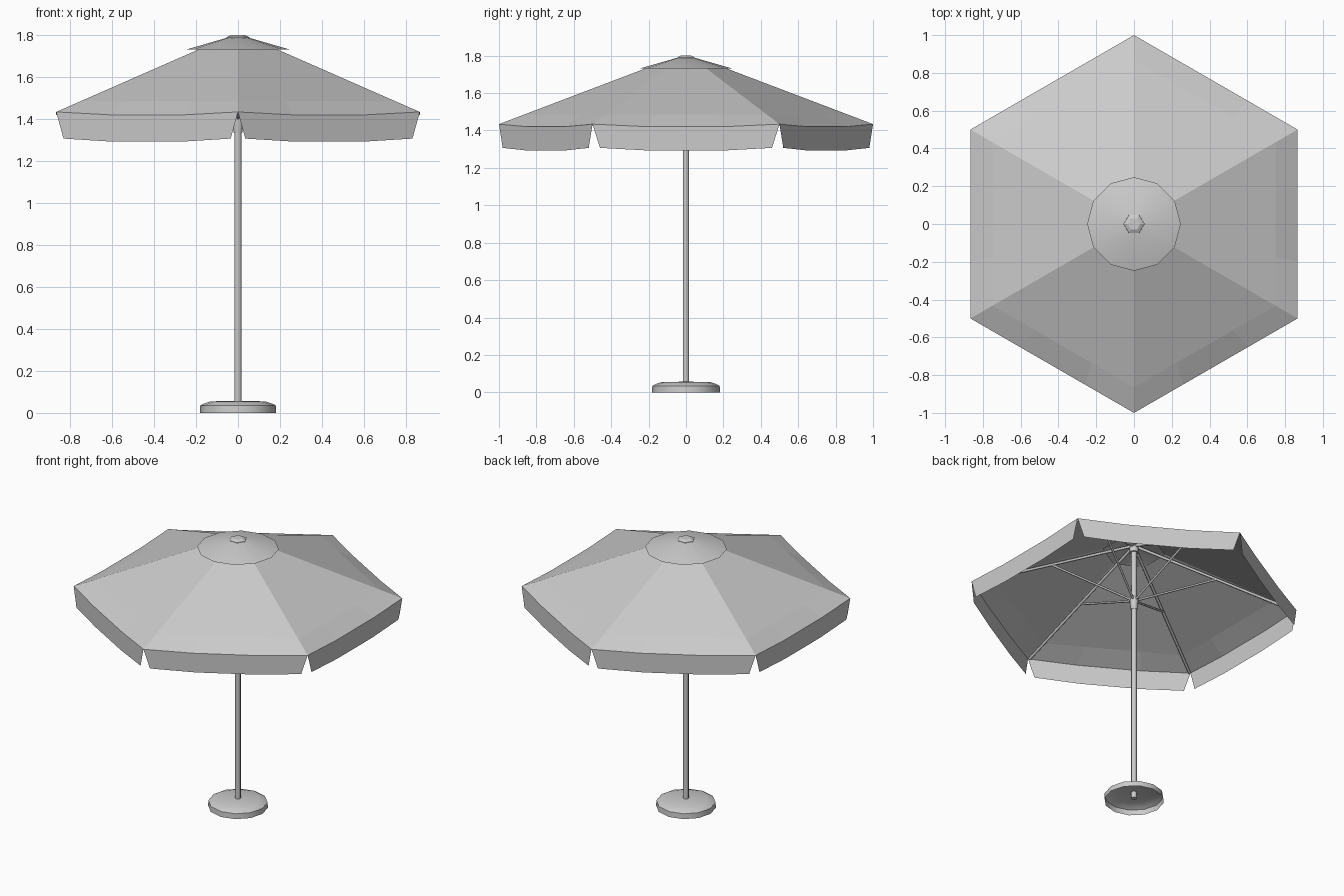
import bpy, bmesh, math
from mathutils import Vector

if "Cube" in bpy.data.objects:
    bpy.data.objects.remove(bpy.data.objects["Cube"])

CORNERS = [math.radians(30 + 60 * i) for i in range(6)]
SLOPE, APEX = 0.38, 1.814


def on_canopy(a, r, drop=0.0):
    return Vector((r * math.cos(a), r * math.sin(a), APEX - SLOPE * r - drop))


def finish(name, bm, smooth=None):
    me = bpy.data.meshes.new(name)
    bm.to_mesh(me)
    bm.free()
    ob = bpy.data.objects.new(name, me)
    bpy.context.collection.objects.link(ob)
    if smooth:
        bpy.context.view_layer.objects.active = ob
        ob.select_set(True)
        bpy.ops.object.shade_smooth_by_angle(angle=math.radians(smooth))
        ob.select_set(False)
    return ob


def lathe(name, profile, n, start=0.0, cap_top=True, cap_bottom=False, smooth=None):
    bm = bmesh.new()
    rings = [[bm.verts.new((r * math.cos(start + k * math.tau / n),
                            r * math.sin(start + k * math.tau / n), z))
              for k in range(n)] for r, z in profile]
    for lo, hi in zip(rings, rings[1:]):
        for k in range(n):
            j = (k + 1) % n
            bm.faces.new((lo[k], lo[j], hi[j], hi[k]))
    if cap_top:
        bm.faces.new(rings[-1])
    if cap_bottom:
        bm.faces.new(rings[0][::-1])
    return finish(name, bm, smooth)


def rod(name, p, q, radius, n=6):
    d = q - p
    ob = lathe(name, [(radius, 0), (radius, d.length)], n, cap_bottom=True, smooth=61)
    ob.location = p
    ob.rotation_euler = d.to_track_quat('Z', 'Y').to_euler()
    return ob


# Canopy: six flat panels, each with a slightly sagging hem band
STEPS = (0, 0.3, 0.7, 1)
bm = bmesh.new()
for i in range(6):
    a, b = CORNERS[i], CORNERS[(i + 1) % 6]
    rows = []
    for r, sag in ((1.0, 0.014), (0.865, 0), (0.19, 0)):
        row = []
        for t in STEPS:
            p = on_canopy(a, r).lerp(on_canopy(b, r), t)
            if 0 < t < 1:
                p.z -= sag
            row.append(bm.verts.new(p))
        rows.append(row)
    for lo, hi in zip(rows, rows[1:]):
        for k in range(3):
            bm.faces.new((lo[k], lo[k + 1], hi[k + 1], hi[k]))
bmesh.ops.remove_doubles(bm, verts=bm.verts, dist=0.0005)
finish("canopy", bm)

# Valance: hanging flaps with notched ends
bm = bmesh.new()
for i in range(6):
    a, b = on_canopy(CORNERS[i], 1), on_canopy(CORNERS[(i + 1) % 6], 1)
    top, low = [], []
    for t in STEPS:
        mid = 0 < t < 1
        p = a.lerp(b, t)
        q = a.lerp(b, 0.04 + 0.92 * t)
        p.z -= 0.014 if mid else 0
        q.z = 1.292 if mid else 1.307
        top.append(bm.verts.new(p))
        low.append(bm.verts.new(q))
    for k in range(3):
        bm.faces.new((low[k], low[k + 1], top[k + 1], top[k]))
finish("valance", bm)

# Vent cap and finial
lathe("vent_cap", [(0.248, 1.731), (0.05, 1.788)], 12, smooth=20)
lathe("finial", [(0.057, 1.783), (0.054, 1.79), (0.033, 1.8)], 6, cap_bottom=True)

# Pole, top hub and sliding collar
lathe("pole", [(0.017, 0.015), (0.017, 1.785)], 8, cap_bottom=True, smooth=50)
lathe("top_hub", [(0.028, 1.735), (0.028, 1.775)], 8, cap_bottom=True, smooth=50)
lathe("sliding_collar", [(0.02, 1.335), (0.026, 1.385), (0.026, 1.42)], 8,
      cap_bottom=True, smooth=50)

# Ribs under the canopy seams and struts from the collar
for i, a in enumerate(CORNERS):
    rod(f"rib_{i + 1}", on_canopy(a, 0.02, 0.03), on_canopy(a, 0.985, 0.012), 0.009)
    start = Vector((0.02 * math.cos(a), 0.02 * math.sin(a), 1.405))
    rod(f"strut_{i + 1}", start, on_canopy(a, 0.51, 0.02), 0.007)

# Base: hollow shell, open underneath
lathe("base", [(0.182, 0), (0.18, 0.035), (0.165, 0.043), (0.13, 0.055), (0.017, 0.057)],
      12, smooth=31)
